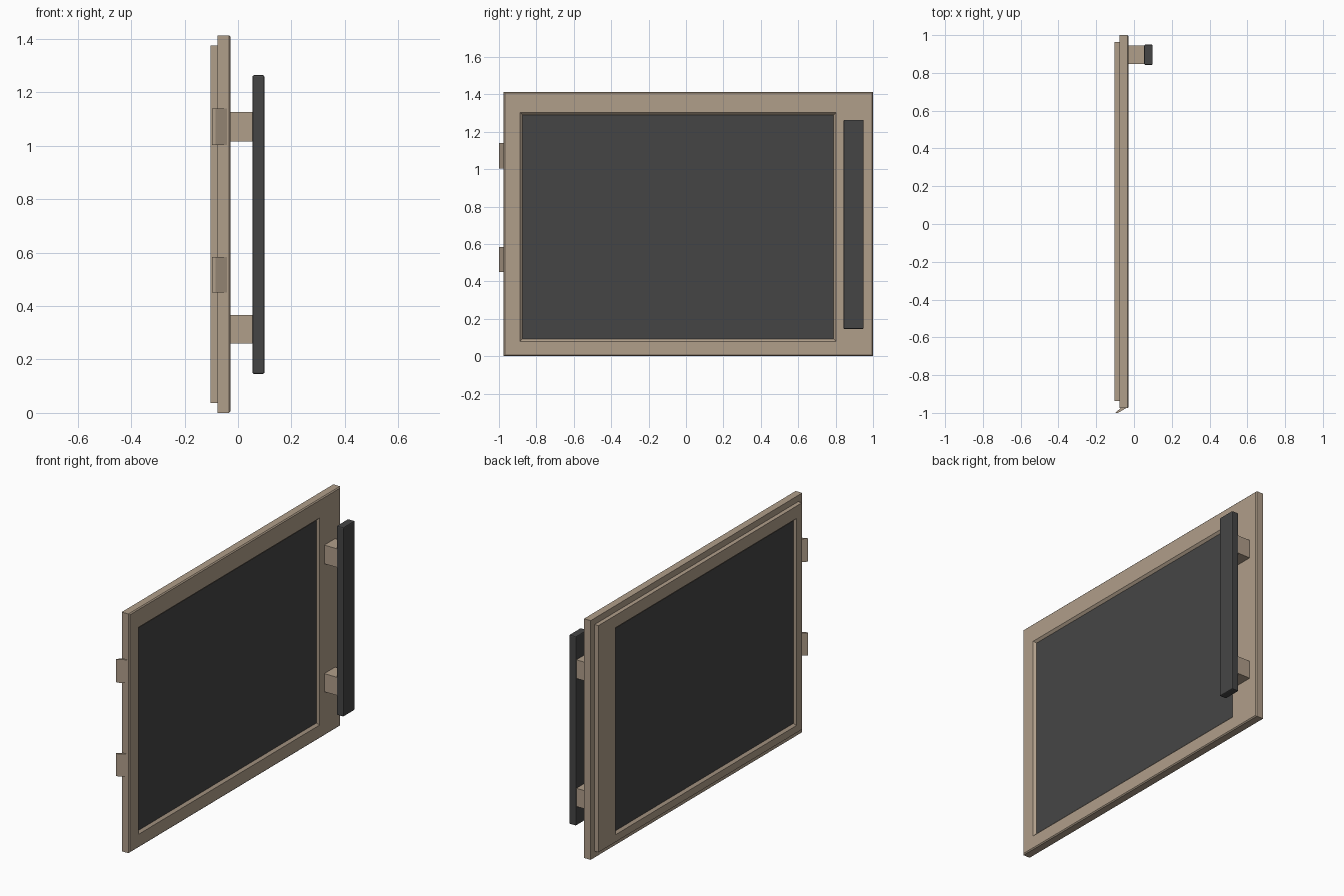
import bpy, bmesh

if "Cube" in bpy.data.objects:
    bpy.data.objects.remove(bpy.data.objects["Cube"])


def material(name, rgb):
    m = bpy.data.materials.new(name)
    m.diffuse_color = (*rgb, 1)
    m.use_nodes = True
    m.node_tree.nodes["Principled BSDF"].inputs["Base Color"].default_value = m.diffuse_color
    return m


TAN = material("warm_tan", (0.434, 0.342, 0.254))
DARK = material("dark_grey", (0.060, 0.060, 0.060))


def finish(bm, name, mat):
    bmesh.ops.recalc_face_normals(bm, faces=bm.faces)
    mesh = bpy.data.meshes.new(name)
    bm.to_mesh(mesh)
    bm.free()
    mesh.materials.append(mat)
    ob = bpy.data.objects.new(name, mesh)
    bpy.context.collection.objects.link(ob)
    return ob


def box(name, mat, x, y, z, bevel=0.0):
    bm = bmesh.new()
    bmesh.ops.create_cube(bm, size=1)
    for v in bm.verts:
        for i, (lo, hi) in enumerate((x, y, z)):
            v.co[i] = (lo + hi) / 2 + v.co[i] * (hi - lo)
    if bevel:
        bmesh.ops.bevel(bm, geom=bm.edges[:], offset=bevel, segments=2,
                        profile=0.5, affect='EDGES')
    return finish(bm, name, mat)


def frame(name, mat, sections):
    """Closed ring swept through rectangles: (x, (y0, y1, z0, z1), inset)."""
    bm = bmesh.new()
    loops = []
    for x, (y0, y1, z0, z1), d in sections:
        pts = ((y0 + d, z0 + d), (y1 - d, z0 + d), (y1 - d, z1 - d), (y0 + d, z1 - d))
        loops.append([bm.verts.new((x, y, z)) for y, z in pts])
    for k, a in enumerate(loops):
        b = loops[(k + 1) % len(loops)]
        for i in range(4):
            j = (i + 1) % 4
            bm.faces.new((a[i], a[j], b[j], b[i]))
    return finish(bm, name, mat)


def prism(name, mat, outline, z0, z1):
    bm = bmesh.new()
    f = bm.faces.new([bm.verts.new((x, y, z0)) for x, y in outline])
    top = bmesh.ops.extrude_face_region(bm, geom=[f])["geom"]
    for v in top:
        if isinstance(v, bmesh.types.BMVert):
            v.co.z = z1
    return finish(bm, name, mat)


# Door frame: front plate, stepped back plate and chamfered window opening
OUT = (-0.975, 1.0, 0.0, 1.413)
HOLE = (-0.887, 0.802, 0.08, 1.303)
frame("door_frame", TAN, [
    (-0.102, OUT, 0.037), (-0.077, OUT, 0.037), (-0.077, OUT, 0.0),
    (-0.034, OUT, 0.0), (-0.028, OUT, 0.006),
    (-0.028, HOLE, 0.0), (-0.042, HOLE, 0.014),
    (-0.088, HOLE, 0.014), (-0.102, HOLE, 0.0)])

# Window pane set into the opening
box("window_pane", DARK, (-0.089, -0.041), (-0.875, 0.790), (0.092, 1.291))

# Handle bar and its two standoffs
box("handle_bar", DARK, (0.054, 0.099), (0.842, 0.950), (0.146, 1.264), 0.006)
for side, z0, z1 in (("lower", 0.26, 0.367), ("upper", 1.016, 1.126)):
    box(side + "_handle_bracket", TAN, (-0.035, 0.058), (0.846, 0.946), (z0, z1))

# Wedge-shaped hinges on the left edge
HINGE = [(-0.098, -1.0), (-0.085, -1.0), (-0.042, -0.975),
         (-0.042, -0.96), (-0.072, -0.96), (-0.072, -0.975)]
for side, z0, z1 in (("lower", 0.45, 0.583), ("upper", 1.003, 1.14)):
    prism(side + "_hinge", TAN, HINGE, z0, z1)
